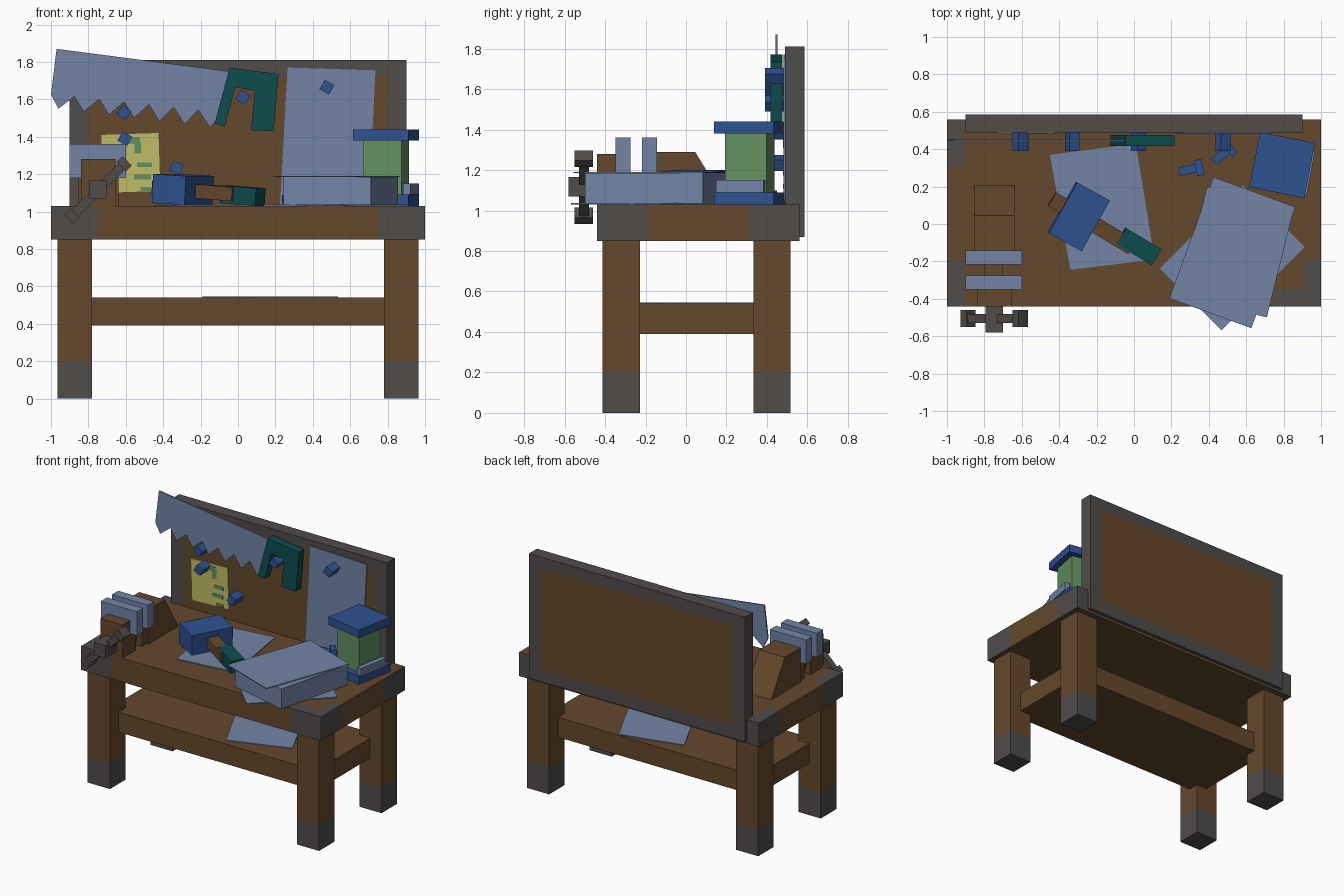
import bpy, bmesh, math
from mathutils import Vector

cube = bpy.data.objects.get("Cube")
if cube:
    bpy.data.objects.remove(cube, do_unlink=True)


def material(name, rgb):
    """One flat colour, given as 8-bit sRGB and stored as linear."""
    lin = [((c / 255 + 0.055) / 1.055) ** 2.4 for c in rgb] + [1]
    m = bpy.data.materials.new(name)
    m.use_nodes = True
    m.diffuse_color = lin
    m.node_tree.nodes["Principled BSDF"].inputs["Base Color"].default_value = lin
    return m


WOOD = material("brown wood", (101, 72, 44))
IRON = material("dark grey iron", (80, 76, 74))
PAPER = material("pale blue", (114, 132, 166))
BLUE = material("strong blue", (46, 82, 145))
TEAL = material("dark teal", (14, 76, 78))
GREEN = material("soft green", (100, 144, 96))
YELLOW = material("faded yellow", (192, 188, 103))


def finish(name, bm, mats):
    bmesh.ops.recalc_face_normals(bm, faces=bm.faces)
    mesh = bpy.data.meshes.new(name)
    bm.to_mesh(mesh)
    bm.free()
    for m in mats:
        mesh.materials.append(m)
    ob = bpy.data.objects.new(name, mesh)
    bpy.context.collection.objects.link(ob)
    return ob


def box(name, size, loc, mat, rot=(0, 0, 0), cuts=(), second=None, rule=None):
    """Box by centre; cuts are (axis, position), rule(centre, normal) picks the second colour."""
    bm = bmesh.new()
    bmesh.ops.create_cube(bm, size=1)
    bmesh.ops.scale(bm, vec=size, verts=bm.verts)
    for axis, pos in cuts:
        n = Vector((0, 0, 0))
        n[axis] = 1
        bmesh.ops.bisect_plane(bm, geom=bm.verts[:] + bm.edges[:] + bm.faces[:],
                               plane_co=n * (pos - loc[axis]), plane_no=n)
    bm.normal_update()
    if rule:
        for f in bm.faces:
            f.material_index = int(rule(f.calc_center_median() + Vector(loc), f.normal))
    ob = finish(name, bm, [mat] + ([second] if second else []))
    ob.location = loc
    ob.rotation_euler = [math.radians(a) for a in rot]
    return ob


def span(name, x, y, z, mat, **kw):
    """Box by its extents."""
    ext = (x, y, z)
    return box(name, [b - a for a, b in ext], [(a + b) / 2 for a, b in ext], mat, **kw)


def prism(name, pts, axis, lo, hi, mat):
    """Extrude a flat outline along an axis."""
    bm = bmesh.new()
    verts = []
    for p in pts:
        co = list(p)
        co.insert(axis, lo)
        verts.append(bm.verts.new(co))
    face = bm.faces.new(verts)
    new = bmesh.ops.extrude_face_region(bm, geom=[face])["geom"]
    shift = [0, 0, 0]
    shift[axis] = hi - lo
    bmesh.ops.translate(bm, vec=shift, verts=[v for v in new if isinstance(v, bmesh.types.BMVert)])
    return finish(name, bm, [mat])


# Table top with iron corner caps
def cap(c, n):
    ends = c.y < -0.19 or c.y > 0.31
    if abs(n.x) > 0.5:
        return ends
    if abs(n.y) > 0.5:
        return abs(c.x) > 0.75
    if n.z < 0 or (c.x > 0 and c.y > 0):
        return False
    return (abs(c.x) > 0.91 and ends) or (c.x > 0.75 and c.y < -0.35)


span("table_top", (-1, 1), (-0.44, 0.56), (0.85, 1.03), WOOD, second=IRON, rule=cap,
     cuts=[(0, s * v) for s in (-1, 1) for v in (0.75, 0.91)]
     + [(1, v) for v in (-0.35, -0.19, 0.31)])

# Legs with iron feet, lower shelf
for side, sx in (("left", 1), ("right", -1)):
    for end, y in (("front", -0.32), ("back", 0.425)):
        box(f"{end}_{side}_leg", (0.185, 0.185, 0.85), (sx * 0.872, y, 0.425), WOOD,
            cuts=[(2, 0.2)], second=IRON, rule=lambda c, n: c.z < 0.2)
span("shelf", (-0.87, 0.87), (-0.31, 0.41), (0.39, 0.54), WOOD)
prism("shelf_sheet", [(0.085, -0.265), (0.534, -0.113), (0.28, 0.405), (-0.19, 0.29)],
      2, 0.54, 0.545, PAPER)

# Tool board with iron frame
span("back_board", (-0.9, 0.9), (0.49, 0.585), (0.87, 1.81), WOOD, second=IRON,
     cuts=[(0, -0.8), (0, 0.8), (2, 0.965), (2, 1.725)],
     rule=lambda c, n: abs(n.y) < 0.5 or abs(c.x) > 0.8 or not 0.965 < c.z < 1.725)

# Sheets pinned to the board
prism("board_plan", [(0.265, 1.77), (0.735, 1.755), (0.70, 1.04), (0.225, 1.04)],
      1, 0.483, 0.49, PAPER)
prism("yellow_note", [(-0.73, 1.41), (-0.425, 1.42), (-0.415, 1.11), (-0.72, 1.10)],
      1, 0.484, 0.49, YELLOW)
for x, z, w, h in ((-0.56, 1.38, 0.07, 0.035), (-0.535, 1.34, 0.035, 0.06),
                   (-0.5, 1.25, 0.08, 0.025), (-0.51, 1.185, 0.09, 0.025), (-0.49, 1.12, 0.06, 0.02)):
    box("note_mark", (w, 0.005, h), (x, 0.483, z), GREEN)

# Saw: blade with a toothed lower edge, arched grip
teeth = []
for i in range(7):
    t = i / 6
    teeth.append((-0.96 + 0.81 * t, 1.55 - 0.10 * t))
    teeth.append((-0.875 + 0.795 * t, 1.615 - 0.085 * t))
prism("saw_blade", [(-0.97, 1.87), (-1.0, 1.625)] + teeth + [(-0.05, 1.75)],
      1, 0.443, 0.453, PAPER)
prism("saw_grip", [(-0.045, 1.77), (0.217, 1.735), (0.19, 1.43), (0.07, 1.435), (0.09, 1.645),
                   (-0.015, 1.665), (-0.07, 1.455), (-0.125, 1.47)], 1, 0.417, 0.477, TEAL)

# Pegs in the board
for x, z, a in ((-0.61, 1.53, 35), (-0.605, 1.39, 30), (0.025, 1.61, 35),
                (0.475, 1.665, 30), (-0.33, 1.235, 25)):
    box("peg", (0.058, 0.1, 0.058), (x, 0.44, z), BLUE, rot=(0, a, 0))

# Vise: rear block, jaws, screw and turning bar
prism("vise_rear_block", [(-0.15, 1.03), (-0.15, 1.29), (0.045, 1.29), (0.205, 1.03)],
      0, -0.855, -0.64, WOOD)
span("vise_front_block", (-0.84, -0.655), (-0.44, -0.34), (1.03, 1.28), WOOD)
for name, y in (("front", -0.312), ("rear", -0.18)):
    span(f"vise_{name}_jaw", (-0.9, -0.6), (y - 0.037, y + 0.037), (1.18, 1.36), PAPER)
    span(f"vise_{name}_jaw_base", (-0.84, -0.655), (y - 0.03, y + 0.03), (1.03, 1.18), WOOD)
span("vise_screw", (-0.8, -0.7), (-0.36, -0.13), (1.06, 1.16), WOOD)
span("vise_hub", (-0.795, -0.7), (-0.58, -0.43), (1.07, 1.165), IRON)
box("vise_bar", (0.38, 0.05, 0.05), (-0.748, -0.505, 1.115), IRON, rot=(0, -45, 0))
for s in (-1, 1):
    box("vise_bar_end", (0.045, 0.09, 0.07), (-0.748 + s * 0.14, -0.505, 1.115 + s * 0.14),
        IRON, rot=(0, -45, 0))

# Loose sheet with hammer on it
prism("table_sheet", [(-0.45, 0.37), (0.01, 0.43), (0.11, -0.19), (-0.34, -0.245)],
      2, 1.03, 1.036, PAPER)
box("hammer_head", (0.2, 0.31, 0.155), (-0.295, 0.04, 1.118), BLUE, rot=(0, 3, -29))
box("hammer_shaft", (0.5, 0.085, 0.075), (-0.225, 0.005, 1.11), WOOD, rot=(0, 4, -31))
box("hammer_grip", (0.22, 0.1, 0.095), (0.025, -0.12, 1.085), TEAL, rot=(0, 4, -31))

# Book with sheets above and below
box("book", (0.48, 0.6, 0.15), (0.55, -0.15, 1.11), PAPER, rot=(0, 0, -14))
box("book_top_sheet", (0.467, 0.69, 0.006), (0.526, -0.153, 1.188), PAPER, rot=(0, 0, -20))
box("book_under_sheet", (0.467, 0.63, 0.006), (0.525, -0.18, 1.034), PAPER, rot=(0, 0, -45))

# Lantern: base, body, lid and side bar
for part, width, z0, z1, mat in (("base", 0.3, 1.03, 1.09, BLUE), ("body", 0.21, 1.09, 1.38, GREEN),
                                 ("lid", 0.3, 1.38, 1.44, BLUE)):
    box(f"lantern_{part}", (width, width, z1 - z0), (0.792, 0.315, (z0 + z1) / 2), mat, rot=(0, 0, -11))
box("lantern_bar", (0.04, 0.24, 0.06), (0.925, 0.27, 1.12), PAPER, rot=(0, 0, -11))

# Loose bolts on the table
for x, y, a in ((0.29, 0.29, 12), (0.465, 0.365, 40)):
    d = Vector((math.cos(math.radians(a)), math.sin(math.radians(a)), 0))
    base = Vector((x, y, 1.065))
    box("bolt_shaft", (0.1, 0.045, 0.045), base, BLUE, rot=(0, 0, a))
    box("bolt_head", (0.04, 0.085, 0.07), base + d * 0.06, BLUE, rot=(0, 0, a))
